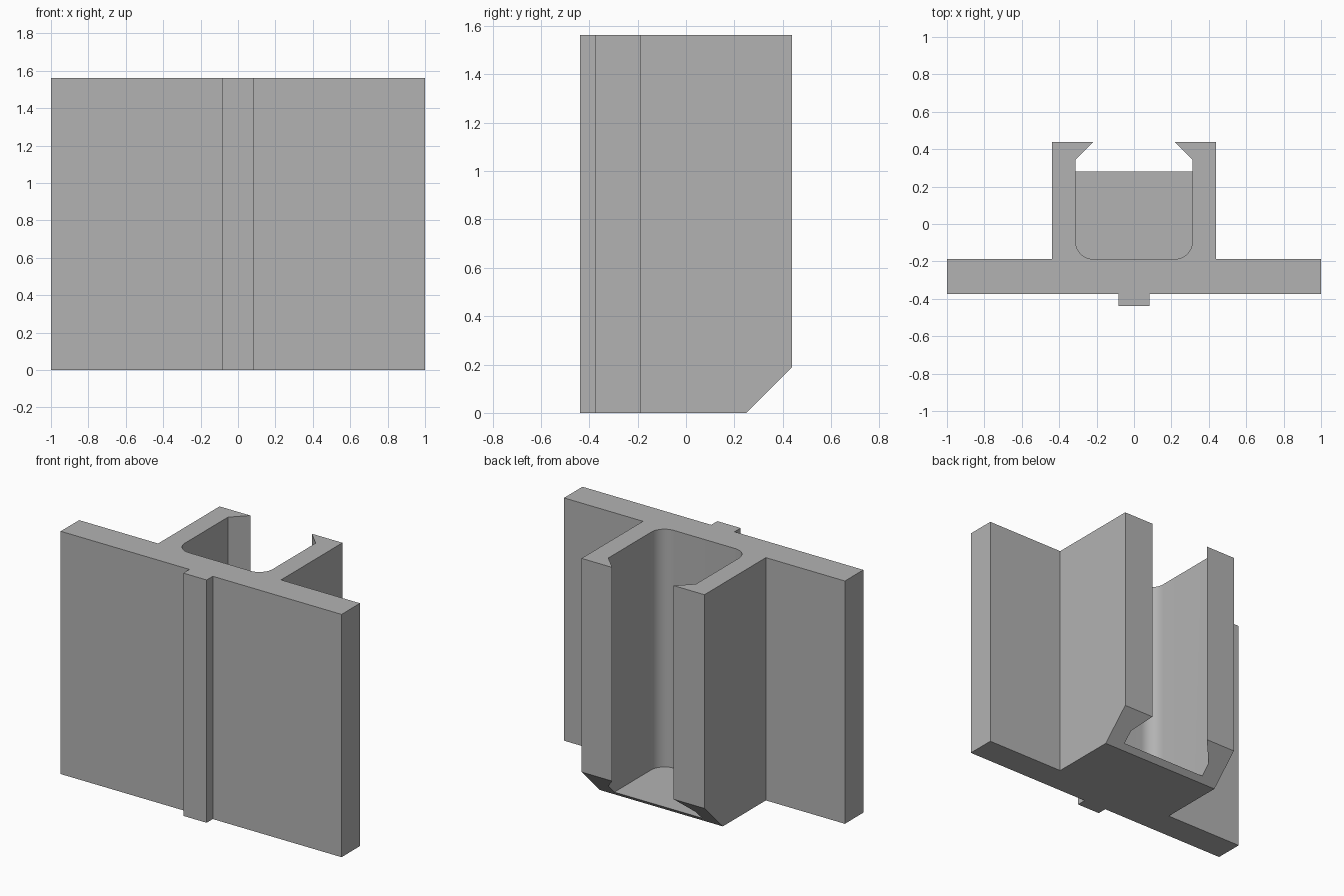
import bpy
import bmesh
from math import sin, cos, pi
from mathutils import Vector

old = bpy.data.objects.get("Cube")
if old:
    bpy.data.objects.remove(old, do_unlink=True)

HEIGHT = 1.5625
FLOOR = 0.032      # floor thickness of the channel
BACK = 0.4375      # back face of the channel walls
CHAMFER = 0.1875

grey = bpy.data.materials.new("plain_grey")
grey.use_nodes = True
colour = (0.45, 0.45, 0.45, 1)
grey.diffuse_color = colour
grey.node_tree.nodes["Principled BSDF"].inputs["Base Color"].default_value = colour


def prism(name, half, z0, z1, cut=None):
    """Mirror a right-hand half profile across x and extrude it upwards."""
    outline = half + [(-x, y) for x, y in reversed(half)]
    bm = bmesh.new()
    base = bm.faces.new([bm.verts.new((x, y, z0)) for x, y in outline])
    new = bmesh.ops.extrude_face_region(bm, geom=[base])["geom"]
    verts = [v for v in new if isinstance(v, bmesh.types.BMVert)]
    bmesh.ops.translate(bm, verts=verts, vec=(0, 0, z1 - z0))
    if cut:
        point, normal = cut
        geom = bm.verts[:] + bm.edges[:] + bm.faces[:]
        res = bmesh.ops.bisect_plane(bm, geom=geom, plane_co=point,
                                     plane_no=normal, clear_outer=True)
        edges = [e for e in res["geom_cut"] if isinstance(e, bmesh.types.BMEdge)]
        bmesh.ops.contextual_create(bm, geom=edges)
    bmesh.ops.recalc_face_normals(bm, faces=bm.faces[:])
    mesh = bpy.data.meshes.new(name)
    bm.to_mesh(mesh)
    bm.free()
    mesh.materials.append(grey)
    obj = bpy.data.objects.new(name, mesh)
    bpy.context.collection.objects.link(obj)
    return obj


# Plate, front rib and solid channel block, chamfered at the lower back edge
body = [(0.083, -BACK), (0.083, -0.375), (1, -0.375), (1, -0.1875),
        (BACK, -0.1875), (BACK, BACK)]
bracket = prism("channel_bracket", body, 0, HEIGHT,
                (Vector((0, BACK - CHAMFER, 0)), Vector((0, 1, -1)).normalized()))

# Pocket with rounded front corners and an undercut behind the lips
radius, steps = 0.094, 10
wall, front = 0.3125, -0.1875
pocket = [(wall - radius + radius * sin(a), front + radius - radius * cos(a))
          for a in (i * pi / 2 / steps for i in range(steps + 1))]
pocket += [(wall, 0.344), (0.219, BACK), (0.219, BACK + 0.1)]
cutter = prism("pocket_cutter", pocket, FLOOR, HEIGHT + 0.1)
cutter.hide_render = True

mod = bracket.modifiers.new("pocket", "BOOLEAN")
mod.operation = "DIFFERENCE"
mod.solver = "EXACT"
mod.object = cutter

bpy.ops.object.select_all(action="DESELECT")
bracket.select_set(True)
bpy.context.view_layer.objects.active = bracket
bpy.ops.object.modifier_apply(modifier=mod.name)
bpy.data.objects.remove(cutter, do_unlink=True)
bpy.ops.object.shade_smooth_by_angle()
